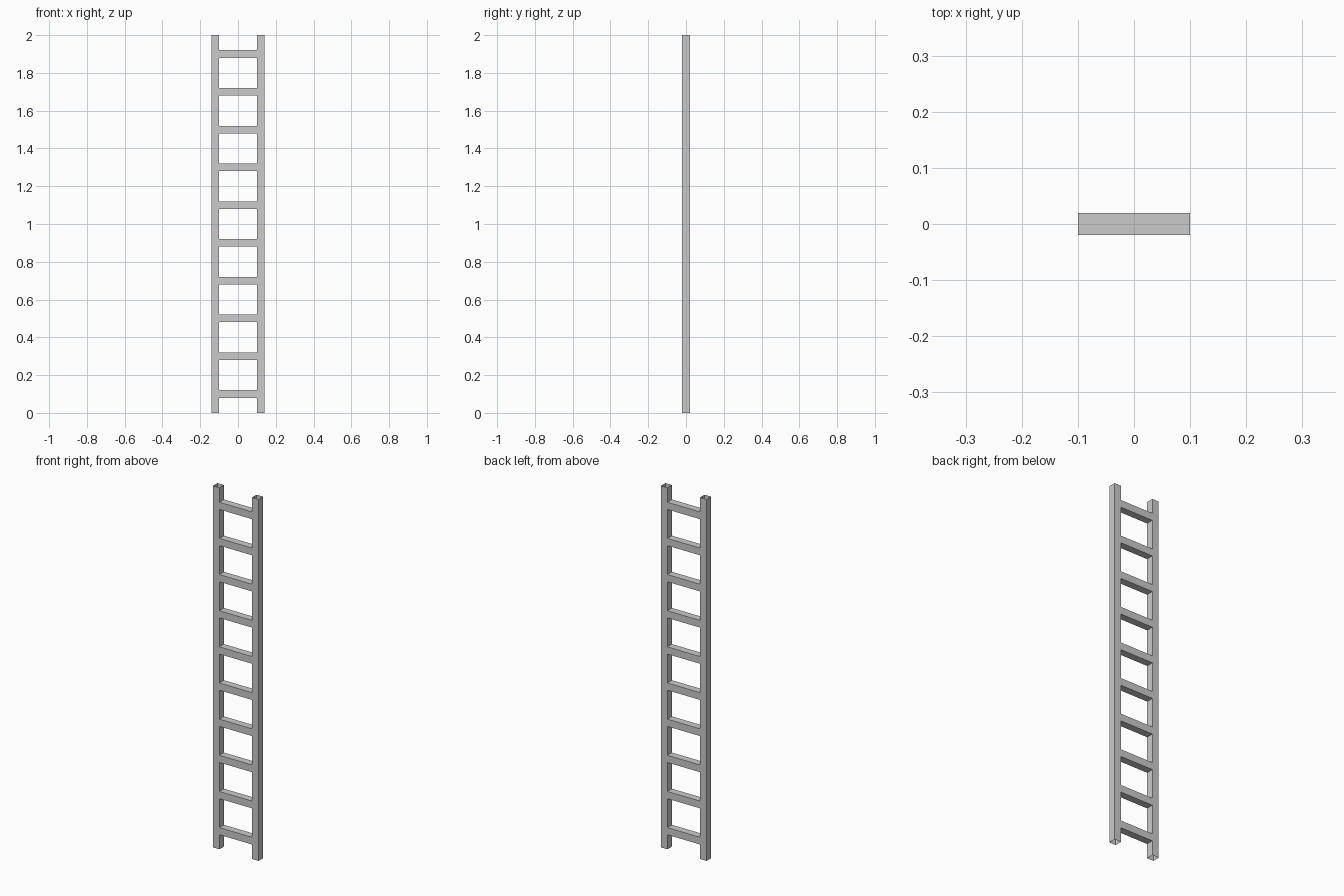
import bpy
import bmesh
from mathutils import Vector

if "Cube" in bpy.data.objects:
    bpy.data.objects.remove(bpy.data.objects["Cube"])

T = 0.04          # square section of rails and rungs
RAIL_X = 0.12     # rail centre line
HEIGHT = 2.0


def open_tube(name, size, location, axis):
    """Box with the two end faces along the given axis removed."""
    bm = bmesh.new()
    bmesh.ops.create_cube(bm, size=1.0)
    bmesh.ops.scale(bm, vec=Vector(size), verts=bm.verts)
    bm.normal_update()
    ends = [f for f in bm.faces if abs(f.normal[axis]) > 0.9]
    bmesh.ops.delete(bm, geom=ends, context='FACES_ONLY')
    mesh = bpy.data.meshes.new(name)
    bm.to_mesh(mesh)
    bm.free()
    obj = bpy.data.objects.new(name, mesh)
    obj.location = location
    bpy.context.collection.objects.link(obj)
    return obj


# Side rails: square tubes open at top and bottom
for side, label in ((-1, "left"), (1, "right")):
    open_tube(f"{label}_rail", (T, T, HEIGHT),
              (side * RAIL_X, 0, HEIGHT / 2), 2)

# Ten rungs fitted between the rails, flush front and back
for i in range(10):
    open_tube(f"rung_{i + 1}", (2 * RAIL_X - T, T, T),
              (0, 0, 0.1 + 0.2 * i), 0)
